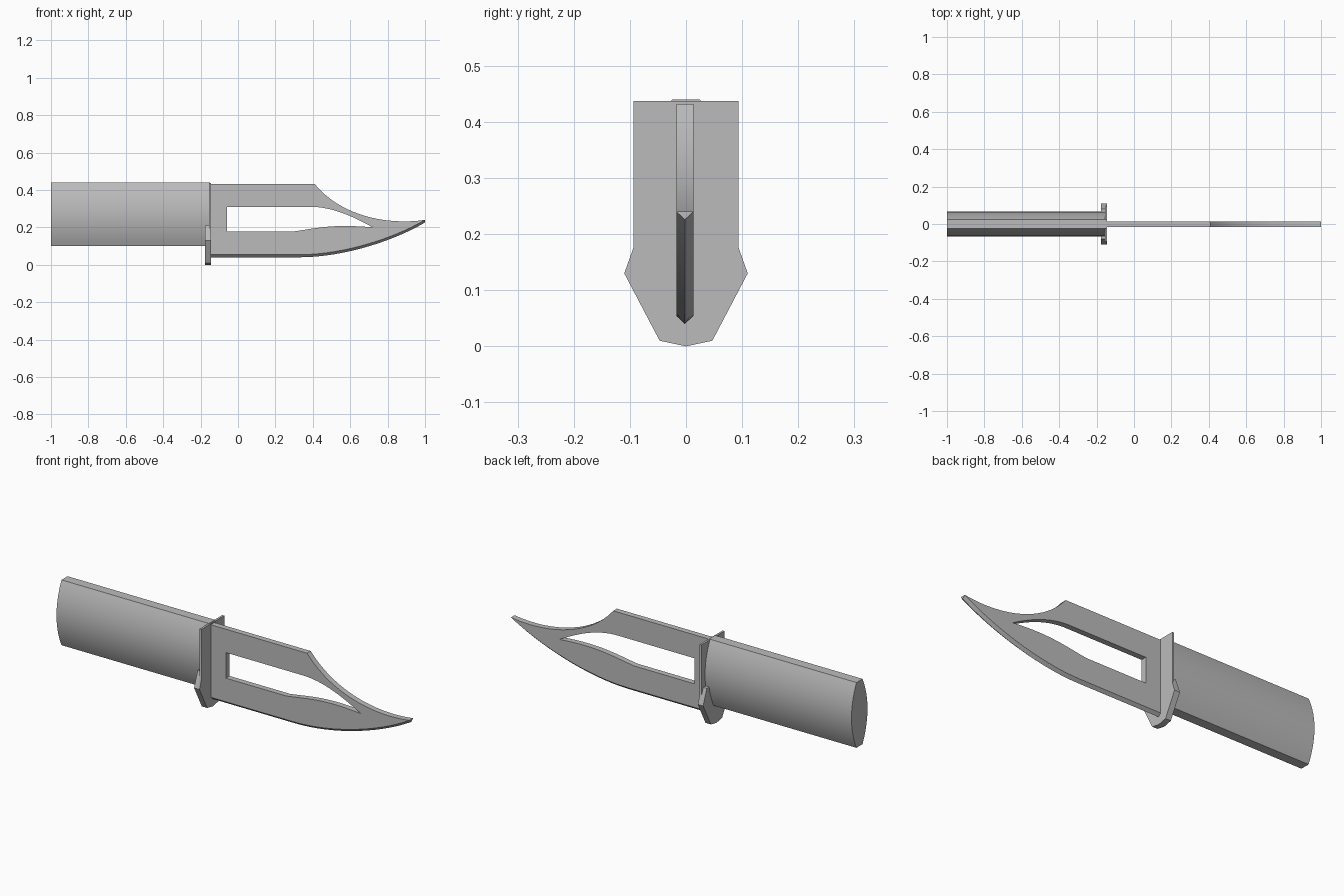
import bpy, bmesh
from mathutils import Vector
from mathutils.geometry import interpolate_bezier

cube = bpy.data.objects.get("Cube")
if cube:
    bpy.data.objects.remove(cube, do_unlink=True)

grey = bpy.data.materials.new("plain grey")
grey.use_nodes = True
colour = (0.5, 0.5, 0.5, 1)
grey.diffuse_color = colour
grey.node_tree.nodes["Principled BSDF"].inputs["Base Color"].default_value = colour


def finish(name, bm):
    bmesh.ops.recalc_face_normals(bm, faces=bm.faces)
    mesh = bpy.data.meshes.new(name)
    bm.to_mesh(mesh)
    bm.free()
    mesh.materials.append(grey)
    obj = bpy.data.objects.new(name, mesh)
    bpy.context.collection.objects.link(obj)
    bpy.ops.object.select_all(action='DESELECT')
    obj.select_set(True)
    bpy.context.view_layer.objects.active = obj
    bpy.ops.object.shade_smooth_by_angle()
    return obj


def bezier(a, b, c, d, steps=16):
    pts = [Vector((p[0], p[1], 0)) for p in (a, b, c, d)]
    return [(p.x, p.y) for p in interpolate_bezier(*pts, steps)]


def prism_x(name, profile, x0, x1):
    """Extrude a (y, z) profile along x."""
    bm = bmesh.new()
    face = bm.faces.new([bm.verts.new((x0, y, z)) for y, z in profile])
    moved = bmesh.ops.extrude_face_region(bm, geom=[face])
    verts = [v for v in moved["geom"] if isinstance(v, bmesh.types.BMVert)]
    bmesh.ops.translate(bm, verts=verts, vec=(x1 - x0, 0, 0))
    # Keep the starting cap closed
    if not any(all(v.co.x == f.verts[0].co.x for v in f.verts)
               and abs(f.verts[0].co.x - x0) < 1e-5 for f in bm.faces):
        bmesh.ops.holes_fill(bm, edges=bm.edges, sides=0)
    return finish(name, bm)


def mirrored(half):
    return half + [(-y, z) for y, z in reversed(half) if y > 0]


# Handle: bulging sides, flat top and bottom
steps = 16
side = []
for i in range(steps + 1):
    u = 2 * i / steps - 1
    side.append((0.025 + 0.041 * (1 - u * u), 0.27 + 0.17 * u))
prism_x("handle", mirrored(side), -1, -0.15)

# Guard: thin full plate with a thicker lower part
lower = [(0, 0), (0.047, 0.01), (0.11, 0.13), (0.094, 0.175)]
prism_x("guard_plate", mirrored(lower + [(0.094, 0.437)]), -0.156, -0.145)
prism_x("guard_lower", mirrored(lower + [(0.08, 0.21)]), -0.176, -0.15)

# Blade: pierced plate with a wedge-shaped cutting edge
keel = [(-0.15, 0.04), (0.33, 0.04)] + bezier(
    (0.33, 0.04), (0.55, 0.04), (0.82, 0.12), (1, 0.226))[1:]
spine = [(-0.15, 0.432), (0.41, 0.432)] + bezier(
    (0.41, 0.432), (0.55, 0.26), (0.8, 0.21), (1, 0.24))[1:-1]
edge = [(x, z + 0.014) for x, z in keel]
outline = edge + spine[::-1]
window = [(-0.058, 0.177), (-0.058, 0.31)] + bezier(
    (0.4, 0.31), (0.52, 0.305), (0.63, 0.25), (0.72, 0.2)) + bezier(
    (0.72, 0.2), (0.5, 0.22), (0.42, 0.195), (0.29, 0.177))[1:]

bm = bmesh.new()
sides = []
for y in (-0.017, 0.013):
    loops = []
    edges = []
    for pts in (outline, window):
        vs = [bm.verts.new((x, y, z)) for x, z in pts]
        edges += [bm.edges.new((v, vs[i - 1])) for i, v in enumerate(vs)]
        loops.append(vs)
    bmesh.ops.triangle_fill(bm, edges=edges, use_beauty=True)
    sides.append(loops)
front, back = sides
for k in range(2):
    f, b = front[k], back[k]
    for i in range(len(f)):
        if k == 0 and 0 < i < len(keel):
            continue
        bm.faces.new((f[i - 1], f[i], b[i], b[i - 1]))
ridge = [bm.verts.new((x, -0.002, z)) for x, z in keel]
for s in (front[0], back[0]):
    for i in range(1, len(keel)):
        bm.faces.new((s[i - 1], s[i], ridge[i], ridge[i - 1]))
for i in (0, len(keel) - 1):
    bm.faces.new((front[0][i], back[0][i], ridge[i]))
finish("blade", bm)
